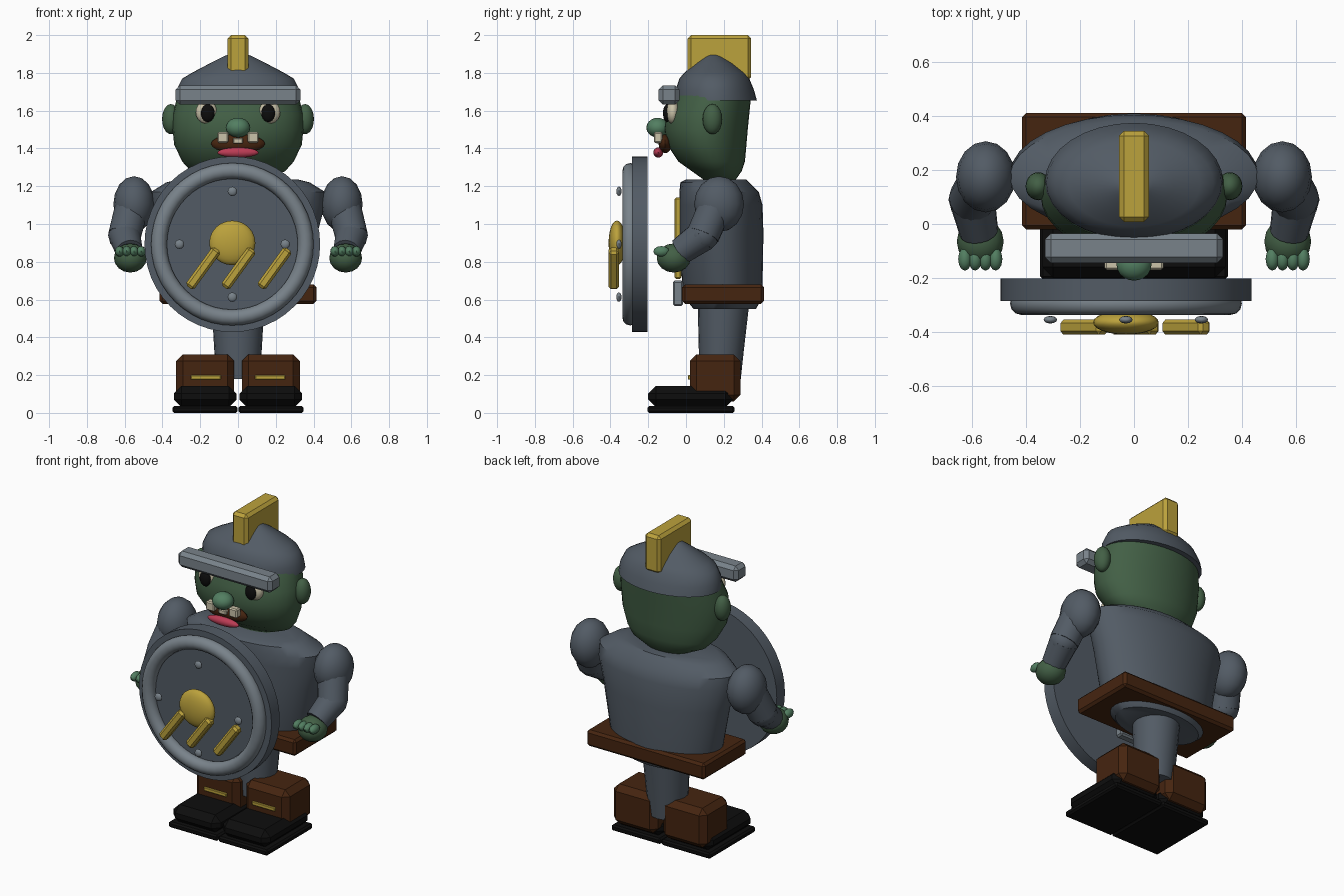
import bpy, bmesh, math
from mathutils import Vector

if "Cube" in bpy.data.objects:
    bpy.data.objects.remove(bpy.data.objects["Cube"], do_unlink=True)


def material(name, rgb):
    m = bpy.data.materials.new(name)
    m.use_nodes = True
    m.diffuse_color = (*rgb, 1)
    m.node_tree.nodes["Principled BSDF"].inputs["Base Color"].default_value = (*rgb, 1)
    return m


IRON = material("dark iron", (.085, .105, .13))
STEEL = material("light steel", (.19, .225, .255))
GOLD = material("gold", (.5, .36, .045))
SKIN = material("green skin", (.055, .115, .06))
PALE = material("pale green skin", (.085, .21, .12))
LEATHER = material("brown leather", (.06, .018, .005))
BLACK = material("black", (.004, .004, .004))
CREAM = material("cream", (.6, .55, .4))
RED = material("lip red", (.5, .045, .09))


def finish(name, mat, smooth=True):
    ob = bpy.context.object
    ob.name = name
    ob.data.materials.append(mat)
    if smooth:
        bpy.ops.object.shade_smooth_by_angle(angle=math.radians(40))
    return ob


def ball(name, mat, loc, radii, seg=20):
    bpy.ops.mesh.primitive_uv_sphere_add(segments=seg, ring_count=seg // 2, location=loc)
    bpy.context.object.scale = radii
    bpy.ops.object.transform_apply(location=False, rotation=False)
    return finish(name, mat)


def box(name, mat, low, high, bevel=.015, tilt=0):
    low, high = Vector(low), Vector(high)
    bpy.ops.mesh.primitive_cube_add(size=1, location=(low + high) / 2, rotation=(0, tilt, 0))
    bpy.context.object.scale = high - low
    bpy.ops.object.transform_apply(location=False, rotation=False)
    ob = finish(name, mat, False)
    if bevel:
        mod = ob.modifiers.new("chamfer", "BEVEL")
        mod.width = bevel
        mod.segments = 1
    return ob


def drum(name, mat, a, b, r1, r2, seg=32):
    a, b = Vector(a), Vector(b)
    bpy.ops.mesh.primitive_cone_add(vertices=seg, radius1=r1, radius2=r2, depth=(b - a).length,
                                    location=(a + b) / 2)
    bpy.context.object.rotation_euler = (b - a).to_track_quat("Z", "Y").to_euler()
    return finish(name, mat)


def loft(name, mat, sections, seg=32):
    """Skin a stack of ellipses given as (z, y front, y back, half width)."""
    bm = bmesh.new()
    rings = []
    for z, front, back, rx in sections:
        cy, ry = (front + back) / 2, (back - front) / 2
        rings.append([bm.verts.new((rx * math.cos(t), cy + ry * math.sin(t), z))
                      for t in (2 * math.pi * i / seg for i in range(seg))])
    for lower, upper in zip(rings, rings[1:]):
        for i in range(seg):
            j = (i + 1) % seg
            bm.faces.new((lower[i], lower[j], upper[j], upper[i]))
    bm.faces.new(rings[0][::-1])
    bm.faces.new(rings[-1])
    mesh = bpy.data.meshes.new(name)
    bm.to_mesh(mesh)
    bm.free()
    ob = bpy.data.objects.new(name, mesh)
    bpy.context.collection.objects.link(ob)
    bpy.ops.object.select_all(action="DESELECT")
    bpy.context.view_layer.objects.active = ob
    ob.select_set(True)
    return finish(name, mat)


# Body, belt and central leg
loft("torso", IRON, [(.55, .04, .37, .28), (.6, 0, .4, .34), (.68, -.02, .405, .37),
                     (.95, -.035, .41, .42), (1.1, -.035, .405, .46), (1.17, -.035, .385, .46),
                     (1.22, -.03, .335, .38), (1.235, .0, .32, .32)])
box("belt", LEATHER, (-.415, -.02, .577), (.415, .412, .68))
box("belt_buckle", STEEL, (-.08, -.07, .565), (.08, -.015, .7), .01)
box("chest_plate", GOLD, (-.07, -.06, .71), (.07, -.025, 1.14), .008)
loft("leg", IRON, [(.18, .075, .29, .11), (.32, .068, .305, .125), (.58, .062, .335, .14)], 20)

# Head
loft("head", SKIN, [(1.23, .1, .26, .14), (1.28, .03, .295, .25), (1.33, -.04, .312, .295),
                    (1.42, -.1, .32, .338), (1.5, -.115, .327, .346), (1.58, -.105, .335, .346),
                    (1.68, -.06, .345, .32)])
ball("nose", PALE, (0, -.15, 1.51), (.065, .06, .052))
ball("mouth", LEATHER, (0, -.11, 1.425), (.143, .035, .05))
ball("lower_lip", RED, (0, -.147, 1.378), (.11, .026, .027))
box("middle_tooth", CREAM, (-.027, -.16, 1.425), (.027, -.125, 1.455), .005)

# Helmet
loft("helmet", IRON, [(1.655, -.06, .375, .33), (1.71, -.055, .36, .325), (1.77, -.035, .335, .295),
                      (1.8, -.01, .31, .245), (1.85, .05, .25, .15), (1.89, .1, .19, .07),
                      (1.905, .125, .16, .03)])
box("brow_guard", STEEL, (-.33, -.145, 1.632), (.33, -.035, 1.733), .022)
box("crest", GOLD, (-.055, .008, 1.76), (.055, .345, 2.0), .018)

# Mirrored parts
for s, side in ((-1, "right"), (1, "left")):
    ball(side + "_ear", SKIN, (s * .355, .14, 1.555), (.047, .052, .08))
    ball(side + "_eye", CREAM, (s * .167, -.07, 1.592), (.057, .035, .062))
    ball(side + "_pupil", BLACK, (s * .16, -.1, 1.587), (.036, .022, .047))
    x = s * .08
    box(side + "_tusk", CREAM, (x - .029, -.17, 1.43), (x + .029, -.125, 1.487), .007)

    # Arm
    elbow = (s * .6, .09, .94)
    wrist = (s * .575, -.03, .855)
    ball(side + "_shoulder", IRON, (s * .55, .175, 1.105), (.11, .132, .148), 16)
    drum(side + "_upper_arm", IRON, (s * .565, .15, 1.08), elbow, .09, .088, 16)
    ball(side + "_elbow", IRON, elbow, (.088, .085, .085), 12)
    drum(side + "_forearm", IRON, elbow, wrist, .085, .072, 16)
    ball(side + "_hand", SKIN, (s * .57, -.065, .82), (.087, .09, .077), 16)
    for i in range(4):
        ball(f"{side}_finger_{i + 1}", PALE, (s * (.513 + i * .038), -.13, .855),
             (.025, .043, .028), 12)

    # Boot
    def boot(name, mat, x1, x2, y1, y2, z1, z2, bevel):
        lo, hi = sorted((s * x1, s * x2))
        box(f"{side}_{name}", mat, (lo, y1, z1), (hi, y2, z2), bevel)
    boot("boot_shaft", LEATHER, .02, .327, .02, .288, .06, .31, .035)
    boot("boot_foot", BLACK, .008, .34, -.2, .25, .03, .142, .04)
    boot("boot_sole", BLACK, .002, .348, -.205, .257, 0, .037, .01)
    boot("boot_stripe", GOLD, .09, .25, .01, .025, .176, .2, .004)

# Shield
CX, CZ = -.03, .893
drum("shield_disc", IRON, (CX, -.203, CZ), (CX, -.285, CZ), .465, .465, 48)
bpy.ops.mesh.primitive_torus_add(location=(CX, -.295, CZ), rotation=(math.pi / 2, 0, 0),
                                 major_radius=.388, minor_radius=.042,
                                 major_segments=48, minor_segments=12)
finish("shield_rim", STEEL)
for i in range(4):
    a = i * math.pi / 2
    ball(f"shield_rivet_{i + 1}", STEEL,
         (CX + .28 * math.cos(a), -.355, CZ + .28 * math.sin(a)), (.025, .014, .025), 12)
ball("shield_boss", GOLD, (CX, -.365, .9), (.122, .045, .118), 24)
for i, x in enumerate((-.185, .003, .193)):
    box(f"shield_claw_{i + 1}", GOLD, (x - .027, -.41, .765 - .125), (x + .027, -.355, .765 + .125),
        .013, math.radians(36))
